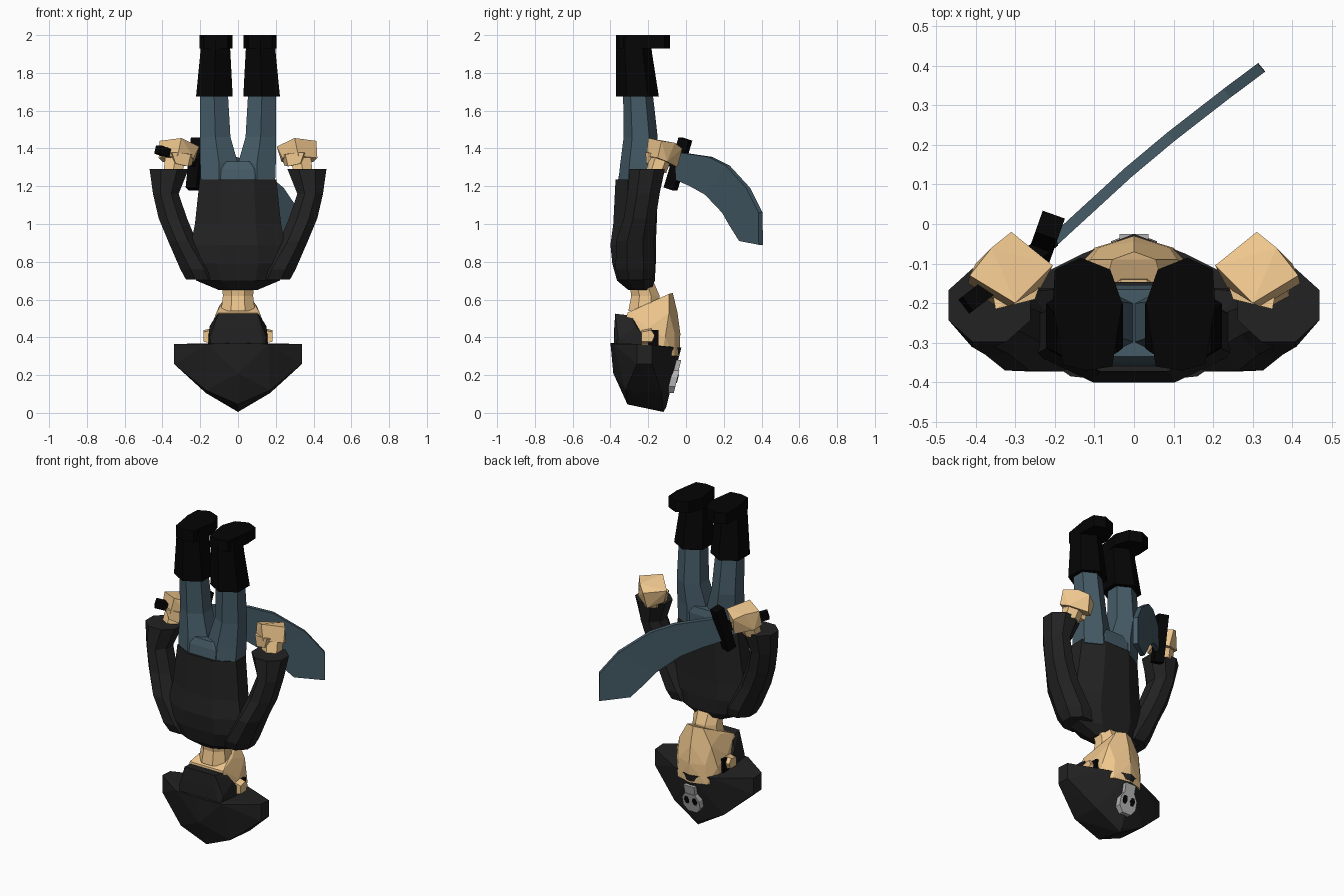
import bpy, bmesh, math
from mathutils import Vector

if "Cube" in bpy.data.objects:
    bpy.data.objects.remove(bpy.data.objects["Cube"])


def material(name, r, g, b):
    m = bpy.data.materials.new(name)
    m.diffuse_color = (r, g, b, 1)
    m.use_nodes = True
    m.node_tree.nodes["Principled BSDF"].inputs["Base Color"].default_value = m.diffuse_color
    return m


COAT = material("coat_black", .016, .016, .016)
BOOT = material("boot_black", .0015, .0015, .0015)
SLATE = material("slate", .06, .105, .135)
SKIN = material("skin", .86, .57, .27)
BONE = material("bone", .45, .45, .45)


def finish(name, bm, mat):
    bmesh.ops.recalc_face_normals(bm, faces=bm.faces)
    me = bpy.data.meshes.new(name)
    bm.to_mesh(me)
    bm.free()
    ob = bpy.data.objects.new(name, me)
    bpy.context.collection.objects.link(ob)
    me.materials.append(mat)
    return ob


def bridge(name, rings, mat):
    """Skin closed rings of points, capping both ends."""
    bm = bmesh.new()
    vs = [[bm.verts.new(p) for p in r] for r in rings]
    n = len(vs[0])
    for a, b in zip(vs, vs[1:]):
        for i in range(n):
            j = (i + 1) % n
            bm.faces.new((a[i], a[j], b[j], b[i]))
    bm.faces.new(vs[0])
    bm.faces.new(vs[-1])
    return finish(name, bm, mat)


def loft(name, sections, mat, n=8, side=1):
    """Sections are (cx, cy, z, half width, half depth)."""
    k = 1 / math.cos(math.pi / n)
    ky = k if n == 8 else 1
    rings = []
    for cx, cy, z, rx, ry in sections:
        rings.append([(side * (cx + k * rx * math.cos((i + .5) * 2 * math.pi / n)),
                       cy + ky * ry * math.sin((i + .5) * 2 * math.pi / n), z) for i in range(n)])
    return bridge(name, rings, mat)


def hull(name, pts, mat, sides=(1,)):
    """Faceted convex block; sides=(1, -1) mirrors the points across x."""
    bm = bmesh.new()
    for s in sides:
        for x, y, z in pts:
            bm.verts.new((s * x, y, z))
    bmesh.ops.remove_doubles(bm, verts=bm.verts, dist=.0005)
    res = bmesh.ops.convex_hull(bm, input=bm.verts)
    bmesh.ops.delete(bm, geom=[g for g in res["geom_interior"] if isinstance(g, bmesh.types.BMVert)],
                     context='VERTS')
    bmesh.ops.dissolve_limit(bm, angle_limit=.05, verts=bm.verts, edges=bm.edges)
    return finish(name, bm, mat)


def bar(name, a, b, r, mat, n=4):
    a, b = Vector(a), Vector(b)
    q = (b - a).to_track_quat('Z', 'Y')
    ring = [q @ Vector((r * math.cos((i + .5) * 2 * math.pi / n),
                        r * math.sin((i + .5) * 2 * math.pi / n), 0)) for i in range(n)]
    return bridge(name, [[a + p for p in ring], [b + p for p in ring]], mat)


BOTH = (1, -1)

# coat body and hips
loft("coat_body", [(0, -.245, .65, .10, .06), (0, -.265, .70, .22, .10), (0, -.275, .79, .265, .115),
                   (0, -.28, .89, .25, .12), (0, -.27, 1.0, .228, .115), (0, -.26, 1.235, .203, .113)], COAT)
loft("hips", [(0, -.26, 1.20, .195, .105), (0, -.252, 1.29, .198, .098), (0, -.25, 1.33, .13, .085)], SLATE)

for s, tag in ((1, "right"), (-1, "left")):
    # sleeve, wrist and fist
    loft("sleeve_" + tag, [(.19, -.265, .705, .085, .085), (.215, -.268, .76, .09, .105),
                           (.295, -.27, .91, .075, .10), (.345, -.245, 1.03, .075, .085),
                           (.382, -.225, 1.16, .068, .085), (.365, -.205, 1.29, .103, .093)], COAT, 8, s)
    loft("wrist_" + tag, [(.345, -.16, 1.27, .05, .055), (.33, -.13, 1.36, .055, .06)], SKIN, 6, s)
    hull("fist_" + tag, [(.205, -.105, 1.41), (.31, -.02, 1.40), (.36, -.06, 1.43), (.415, -.13, 1.44),
                         (.30, -.20, 1.455), (.235, -.16, 1.35), (.23, -.11, 1.33), (.30, -.045, 1.30),
                         (.40, -.10, 1.33), (.42, -.15, 1.35), (.32, -.21, 1.36)], SKIN, (s,))
    hull("thumb_" + tag, [(.23, -.13, 1.37), (.25, -.19, 1.37), (.35, -.215, 1.38), (.36, -.16, 1.37),
                          (.245, -.14, 1.31), (.265, -.195, 1.305), (.33, -.21, 1.32), (.34, -.15, 1.32)],
         SKIN, (s,))
    # trouser leg, boot shaft and foot
    loft("trouser_leg_" + tag, [(.10, -.255, 1.21, .096, .105), (.10, -.25, 1.32, .10, .098),
                                (.12, -.24, 1.46, .08, .09), (.127, -.255, 1.70, .073, .078)], SLATE, 6, s)
    loft("boot_shaft_" + tag, [(.125, -.257, 1.675, .097, .113), (.12, -.275, 1.90, .08, .096),
                               (.12, -.28, 1.99, .075, .09)], BOOT, 6, s)
    hull("foot_" + tag, [(x, y, z) for z in (1.93, 2.0) for x, y in
                         ((.055, -.36), (.12, -.37), (.18, -.355), (.205, -.2), (.20, -.115), (.135, -.085),
                          (.06, -.115), (.03, -.2))], BOOT, (s,))
    # ear and sideburn
    hull("ear_" + tag, [(x, y, z) for x, d in ((.13, 0), (.182, .012)) for y, z in
                        ((-.235, .365 + d), (-.235, .44 - d), (-.185, .45 - d), (-.165, .41), (-.18, .365 + d))],
         SKIN, (s,))
    hull("sideburn_" + tag, [(x, y, z) for x in (.10, .158) for y in (-.20, -.145)
                             for z in (.33, .44)], BOOT, (s,))

# neck and head
loft("neck", [(0, -.235, .69, .085, .065), (0, -.215, .62, .08, .075), (0, -.22, .54, .09, .085)], SKIN, 8)
hull("head", [(0, -.07, .635), (.055, -.09, .63), (.10, -.2, .565), (.115, -.31, .53), (0, -.045, .53),
              (.11, -.09, .53), (0, -.03, .42), (.09, -.06, .42), (.142, -.11, .40), (.145, -.2, .45),
              (0, -.035, .30), (.10, -.06, .30), (.142, -.13, .30), (.14, -.34, .34)], SKIN, BOTH)

# hair at the back of the head
hull("hair", [(.105, -.375, .525), (.115, -.29, .515), (.15, -.265, .46), (.155, -.235, .42), (.155, -.235, .33),
              (.15, -.36, .40), (.14, -.38, .33), (.10, -.38, .45)], COAT, BOTH)

# two-cornered hat
hull("hat", [(0, -.40, .37), (.16, -.385, .365), (.34, -.26, .365), (.34, -.26, .26), (.34, -.18, .36),
             (.34, -.18, .26), (.17, -.32, .12), (0, -.385, .21), (0, -.31, .045), (.17, -.13, .105),
             (0, -.12, .005), (0, -.105, .03), (0, -.025, .345), (.13, -.075, .345), (.06, -.08, .19)], COAT, BOTH)


# skull badge lying on the sloping hat front
def badge(name, outline, lift, depth, mat, cx=0):
    pts = [(cx + x, -.092 + .25 * (z - .1) + d, z) for x, z in outline for d in (lift, lift - depth)]
    return hull(name, pts, mat)


badge("skull_cranium", [(-.03, .105), (.03, .105), (.058, .14), (.058, .19), (.035, .225), (-.035, .225),
                        (-.058, .19), (-.058, .14)], .026, .045, BONE)
badge("skull_jaw", [(-.034, .21), (.034, .21), (.036, .28), (-.036, .28)], .022, .045, BONE)
for s in BOTH:
    badge("skull_eye", [(.017 * math.cos(a), .18 + .026 * math.sin(a)) for a in
                        [i * math.pi / 3 for i in range(6)]], .029, .02, BOOT, s * .027)

# sabre: curved blade from paired edge points (y, z), thick spine and thin cutting edge
upper = [(-.04, 1.38), (.13, 1.355), (.22, 1.31), (.33, 1.19), (.395, 1.06), (.396, .89)]
lower = [(-.06, 1.24), (.03, 1.20), (.11, 1.155), (.20, 1.06), (.24, .99), (.29, .91)]
side = Vector((.64, -.77, 0))


def on_blade(y, z):
    bow = .02 * math.sin(math.pi * max(0, y + .04) / .44)
    return Vector((-.20 + (y + .04) * 1.2 - bow, y, z))


rings = []
for u, l in zip(upper, lower):
    a, b = on_blade(*u), on_blade(*l)
    rings.append([a - side * .014, a + side * .014, b + side * .012, b - side * .012])
bridge("sabre_blade", rings, SLATE)
bar("sabre_guard", (-.212, -.003, 1.45), (-.24, -.082, 1.185), .042, BOOT)
bar("sabre_grip", (-.425, -.205, 1.395), (-.21, -.04, 1.315), .032, BOOT, 4)
